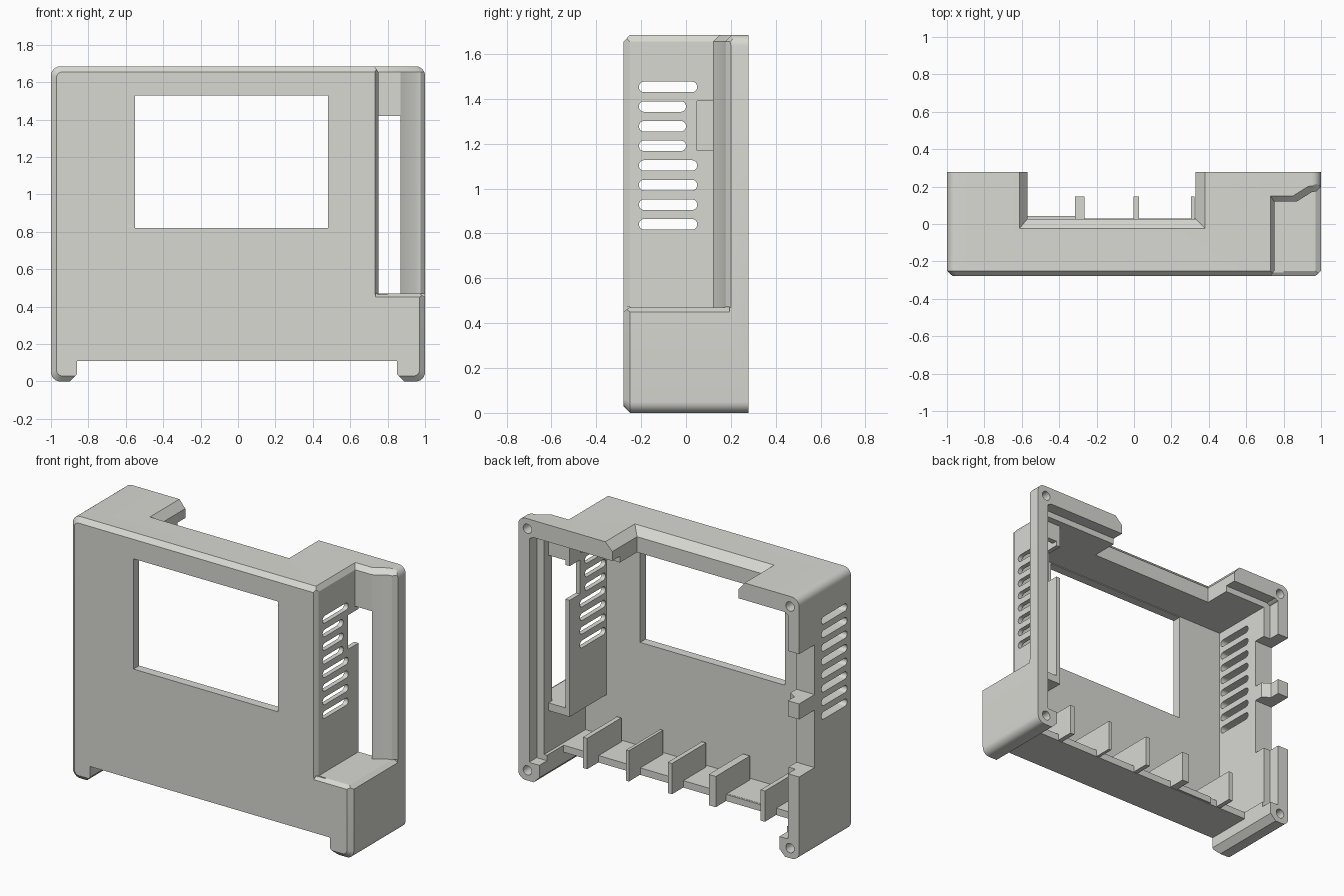
import bpy, bmesh, math

if "Cube" in bpy.data.objects:
    bpy.data.objects.remove(bpy.data.objects["Cube"])

grey = bpy.data.materials.new("warm_grey_plastic")
grey.diffuse_color = (0.69, 0.69, 0.65, 1)
grey.use_nodes = True
grey.node_tree.nodes["Principled BSDF"].inputs["Base Color"].default_value = grey.diffuse_color
H = 1.685   # overall height


def place(axis, p, t):
    # 2D profile point -> 3D, extruded along the given axis
    return {'x': (t, p[0], p[1]), 'y': (p[0], t, p[1]), 'z': (p[0], p[1], t)}[axis]


def add_loft(bm, axis, sections):
    rings = [[bm.verts.new(place(axis, p, t)) for p in prof] for prof, t in sections]
    bm.faces.new(rings[0])
    bm.faces.new(rings[-1][::-1])
    for ra, rb in zip(rings, rings[1:]):
        for i in range(len(ra)):
            j = (i + 1) % len(ra)
            bm.faces.new((ra[i], rb[i], rb[j], ra[j]))


def finish(name, bm):
    bmesh.ops.recalc_face_normals(bm, faces=bm.faces[:])
    me = bpy.data.meshes.new(name)
    bm.to_mesh(me)
    bm.free()
    me.materials.append(grey)
    ob = bpy.data.objects.new(name, me)
    bpy.context.collection.objects.link(ob)
    return ob


def loft(name, axis, *sections):
    bm = bmesh.new()
    add_loft(bm, axis, sections)
    return finish(name, bm)


def prism(name, axis, prof, a, b):
    return loft(name, axis, (prof, a), (prof, b))


def rect(x0, x1, y0, y1):
    return [(x0, y0), (x1, y0), (x1, y1), (x0, y1)]


def box(name, x0, x1, y0, y1, z0, z1):
    return prism(name, 'z', rect(x0, x1, y0, y1), z0, z1)


def rounded(x0, x1, z0, z1, r, n=6):
    pts = []
    for k, (cx, cz) in enumerate([(x1 - r, z1 - r), (x0 + r, z1 - r),
                                  (x0 + r, z0 + r), (x1 - r, z0 + r)]):
        for i in range(n + 1):
            t = math.pi / 2 * (k + i / n)
            pts.append((cx + r * math.cos(t), cz + r * math.sin(t)))
    return pts


def circle(cx, cz, r, n=24):
    return [(cx + r * math.cos(2 * math.pi * i / n),
             cz + r * math.sin(2 * math.pi * i / n)) for i in range(n)]


def boolean(tool, op='DIFFERENCE'):
    m = case.modifiers.new("bool", 'BOOLEAN')
    m.operation, m.solver, m.object = op, 'EXACT', tool
    bpy.context.view_layer.objects.active = case
    bpy.ops.object.modifier_apply(modifier=m.name)
    bpy.data.objects.remove(tool)


# outer shell with a chamfered front edge
full = rounded(-1, 1, 0, H, 0.05)
case = loft("case", 'y', (rounded(-0.97, 0.97, 0.03, H - 0.03, 0.03), -0.278),
            (full, -0.25), (full, 0.278))

# hollow interior: main bay, lower right bay, bay behind the side recess, rear lid step
boolean(box("main_bay", -0.87, 0.72, -0.22, 0.4, 0.155, 1.535))
boolean(box("lower_bay", 0.71, 0.87, -0.22, 0.16, 0.155, 0.42))
boolean(box("rear_bay", 0.71, 0.87, 0.155, 0.4, 0.155, 1.535))
boolean(box("lid_step", -0.92, 0.92, 0.2, 0.4, 0.12, 1.575))

# screw bosses in the four rear corners
for sx in (-1, 1):
    for z in (0.065, H - 0.065):
        boolean(prism("boss", 'y', circle(sx * 0.935, z, 0.06), 0.19, 0.278), 'UNION')
        boolean(prism("screw_hole", 'y', circle(sx * 0.935, z, 0.03), 0.19, 0.4))

# side recess with chamfered rims
recess = [(0.75, -0.4), (1.2, -0.4), (1.2, 0.2), (1.0, 0.2), (0.975, 0.175),
          (0.95, 0.17), (0.87, 0.12), (0.75, 0.12)]
wide = [(x - 0.04, y + 0.06) for x, y in recess]
boolean(prism("recess", 'z', recess, 0.47, 1.9))
boolean(loft("recess_top_rim", 'z', (recess, H - 0.03), (wide, H + 0.03)))
boolean(prism("recess_front_rim", 'z', [(0.71, -0.31), (0.75, -0.25), (0.8, -0.25),
                                        (0.8, -0.31)], 0.465, 1.9))
boolean(prism("recess_floor_front", 'x', [(-0.31, 0.43), (-0.25, 0.471),
                                          (-0.31, 0.471)], 0.735, 1.2))
boolean(prism("recess_floor_side", 'y', [(1.03, 0.43), (0.97, 0.471),
                                         (1.03, 0.471)], -0.4, 0.195))

# openings: display window, recess window, connector notch, rear side notch
boolean(box("window", -0.55, 0.48, -0.4, -0.1, 0.82, 1.53))
boolean(box("slot_window", 0.75, 0.87, 0.10, 0.4, 0.47, 1.42))
boolean(box("connector", 0.68, 0.77, 0.05, 0.17, 1.17, 1.39))
boolean(box("side_notch", -1.1, -0.8, 0.12, 0.4, 0.54, 1.33))

# notch in the top wall, flared at the outer surface
boolean(loft("top_notch", 'z', (rect(-0.57, 0.33, 0.027, 0.5), 1.4),
             (rect(-0.57, 0.33, 0.027, 0.5), H - 0.05),
             (rect(-0.62, 0.39, -0.033, 0.5), H + 0.01)))

# underside gap between the feet, and the open rear of the floor
boolean(prism("foot_gap", 'y', [(-0.92, -0.02), (-0.86, 0.04), (-0.86, 0.11), (0.85, 0.11),
                                (0.85, 0.04), (0.91, -0.02)], -0.4, 0.4))
boolean(box("floor_gap", -0.86, 0.85, 0.03, 0.4, 0.05, 0.2))

# ventilation slots on both sides
bm = bmesh.new()
for i in range(8):
    z = 1.453 - i * 0.0875
    for x0, x1, y1 in ((-1.1, -0.8, 0.05), (0.68, 0.77, 0.0 if 0 < i < 4 else 0.05)):
        slot = rounded(-0.21, y1, z - 0.0235, z + 0.0235, 0.023)
        add_loft(bm, 'x', ((slot, x0), (slot, x1)))
boolean(finish("vents", bm))

# support ribs and the small ledge on the floor
for x, w in ((-0.65, 0.03), (-0.29, 0.05), (0.012, 0.03), (0.314, 0.02), (0.616, 0.03)):
    box("support_rib", x - w / 2, x + w / 2, -0.2, 0.147, 0.112, 0.31)
box("floor_ledge", -0.58, -0.30, 0.0, 0.042, 0.112, 0.154)

# retaining tab in the rear side notch
prism("side_tab", 'z', [(-1, 0.1), (-0.87, 0.1), (-0.87, 0.18), (-0.92, 0.21),
                        (-0.92, 0.278), (-1, 0.278)], 0.91, 1.01)

# smooth the rounded corners only
bpy.ops.object.select_all(action='DESELECT')
case.select_set(True)
bpy.context.view_layer.objects.active = case
bpy.ops.object.shade_smooth_by_angle(angle=math.radians(25))
